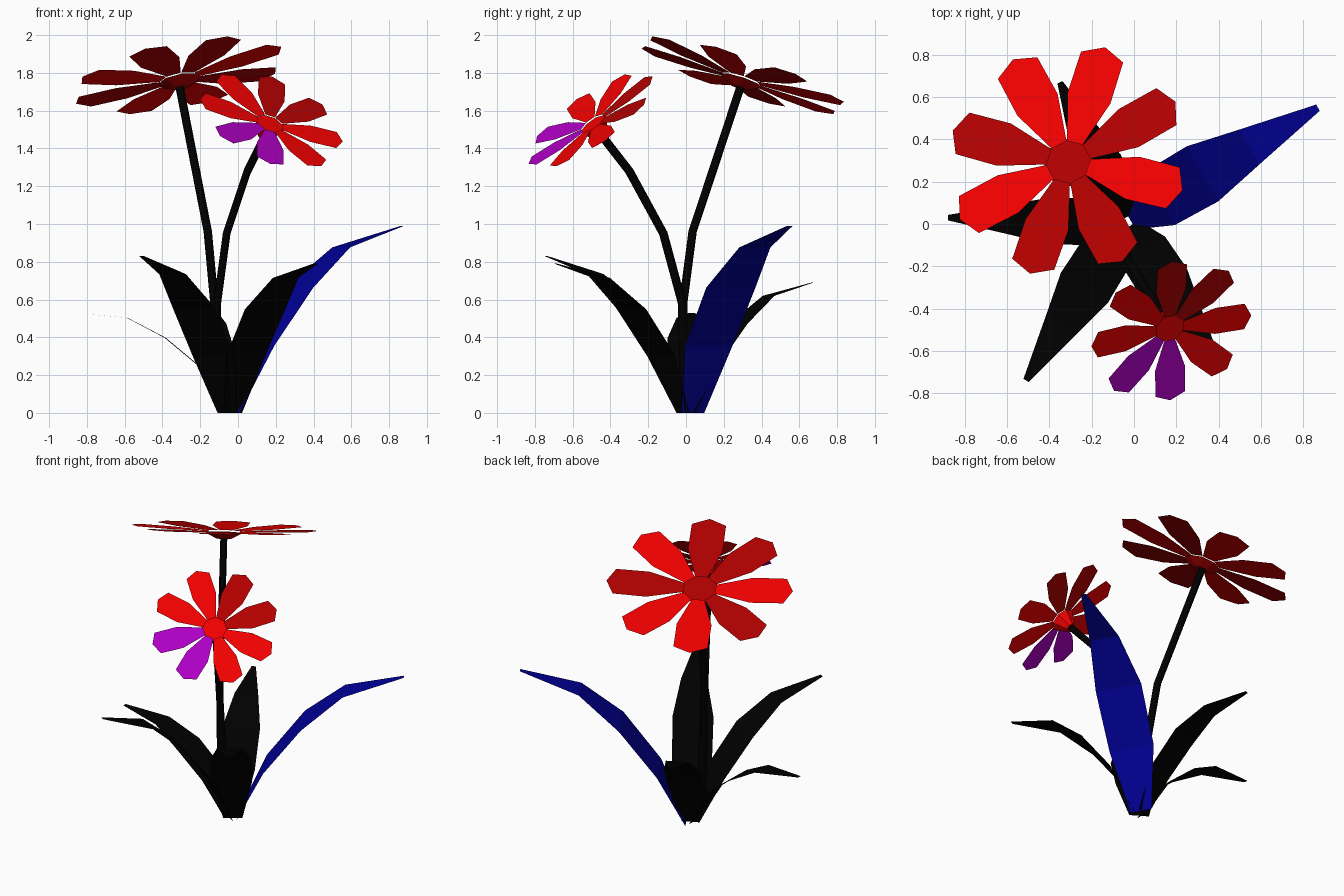
import bpy, bmesh, math
from mathutils import Vector

if "Cube" in bpy.data.objects:
    bpy.data.objects.remove(bpy.data.objects["Cube"])


def material(name, r, g, b):
    m = bpy.data.materials.new(name)
    m.diffuse_color = (r, g, b, 1)
    m.use_nodes = True
    m.node_tree.nodes["Principled BSDF"].inputs["Base Color"].default_value = m.diffuse_color
    return m


RED = material("red", 0.88, 0, 0)
DARK = material("dark_red", 0.44, 0, 0)
PURPLE = material("purple", 0.43, 0, 0.55)
BLUE = material("blue", 0, 0, 0.3)
BLACK = material("black", 0, 0, 0)


def mesh_object(name, bm, mats):
    me = bpy.data.meshes.new(name)
    bm.to_mesh(me)
    bm.free()
    for m in mats:
        me.materials.append(m)
    ob = bpy.data.objects.new(name, me)
    bpy.context.collection.objects.link(ob)
    return ob


# Arching leaf: flat strip that widens, then narrows to the tip
def leaf(name, tip, width, arch, mat, root=(-0.042, 0.005)):
    tip, root = Vector(tip), Vector((*root, 0))
    out = Vector((tip.x, tip.y, 0)) - root
    side = Vector((-out.y, out.x, 0)).normalized()
    stations = [(0.03, 0, 0.07), (0.19, 0.36 + 0.1 * arch, 0.145), (0.41, 0.67 + 0.08 * arch, 0.15),
                (0.65, 0.885 + 0.065 * arch, 0.095), (1, 1, 0.017)]
    bm = bmesh.new()
    prev = None
    for f, h, w in stations:
        c = root + out * f + Vector((0, 0, tip.z * h))
        row = [bm.verts.new(c - side * w * width), bm.verts.new(c + side * w * width)]
        if prev:
            bm.faces.new((prev[0], row[0], row[1], prev[1]))
        prev = row
    mesh_object(name, bm, [mat])


# Six-sided stem along a bent path
def stem(name, points):
    cu = bpy.data.curves.new(name, 'CURVE')
    cu.dimensions = '3D'
    cu.bevel_depth = 0.023
    cu.bevel_resolution = 1
    cu.use_fill_caps = True
    sp = cu.splines.new('POLY')
    sp.points.add(len(points) - 1)
    for p, co in zip(sp.points, points):
        p.co = (*co, 1)
    cu.materials.append(BLACK)
    ob = bpy.data.objects.new(name, cu)
    bpy.context.collection.objects.link(ob)
    bpy.ops.object.select_all(action='DESELECT')
    ob.select_set(True)
    bpy.context.view_layer.objects.active = ob
    bpy.ops.object.convert(target='MESH')


# Flower head: tapered hub and eight flat petals, very slightly cupped
def flower(name, base, normal, ref, s, hub_h, rim, lift, colours, hub_mat):
    base, n = Vector(base), Vector(normal).normalized()
    ref = Vector(ref)
    e1 = (ref - n * ref.dot(n)).normalized()
    e2 = n.cross(e1)
    bm = bmesh.new()
    rings = []
    for r, h in ((0.05, 0.0), (0.12, hub_h)):
        rings.append([bm.verts.new(base + n * h + (e1 * math.cos(a) + e2 * math.sin(a)) * r * s)
                      for a in [math.tau * (i + 0.5) / 8 for i in range(8)]])
    bm.faces.new(rings[0][::-1])
    bm.faces.new(rings[1])
    for i in range(8):
        j = (i + 1) % 8
        bm.faces.new((rings[0][i], rings[0][j], rings[1][j], rings[1][i]))
    mesh_object(name + "_hub", bm, [hub_mat])

    outline = [(0.10, -0.04), (0.33, -0.11), (0.54, -0.108), (0.59, 0),
               (0.54, 0.108), (0.33, 0.11), (0.10, 0.04)]
    bm = bmesh.new()
    mats = [RED, DARK, PURPLE]
    for k, col in enumerate(colours):
        a = math.tau * k / 8
        d = e1 * math.cos(a) + e2 * math.sin(a)
        t = n.cross(d)
        vs = []
        for r, w in outline:
            h = rim + (lift - rim) * (r - 0.1) / 0.47
            vs.append(bm.verts.new(base + n * h + d * r * s + t * w * s))
        bm.faces.new(vs).material_index = mats.index(col)
    mesh_object(name + "_petals", bm, mats)


# Leaves
leaf("leaf_back_right", (0.87, 0.55, 0.99), 1.0, 0, BLUE, (-0.055, 0.02))
leaf("leaf_front_left", (-0.51, -0.74, 0.83), 0.88, 0, BLACK)
leaf("leaf_left", (-0.88, 0.03, 0.53), 0.75, 1, BLACK)
leaf("leaf_front_right", (0.41, -0.69, 0.79), 0.85, 0.3, BLACK)
leaf("leaf_back_left", (-0.35, 0.67, 0.69), 0.78, 0.2, BLACK)

# Stems
stem("tall_stem", [(-0.12, -0.01, 0.12), (-0.125, -0.015, 0.58), (-0.16, 0.035, 0.96),
                   (-0.31, 0.29, 1.73)])
stem("short_stem", [(-0.115, -0.01, 0.12), (-0.11, -0.02, 0.58), (-0.06, -0.12, 0.95),
                    (0.05, -0.30, 1.28), (0.14, -0.44, 1.46)])

# Flowers
flower("large_flower", (-0.302, 0.28, 1.725), (-0.18, 0.305, 0.935), (0.35, 1.05, -0.28),
       0.985, 0.035, 0.045, 0.066, [RED, RED, DARK, RED, DARK, DARK, RED, DARK], DARK)
flower("small_flower", (0.138, -0.442, 1.46), (0.334, -0.546, 0.768), (0.01, 0.625, 0.44),
       0.68, 0.085, 0.095, 0.115, [DARK, RED, RED, PURPLE, PURPLE, RED, RED, DARK], RED)
